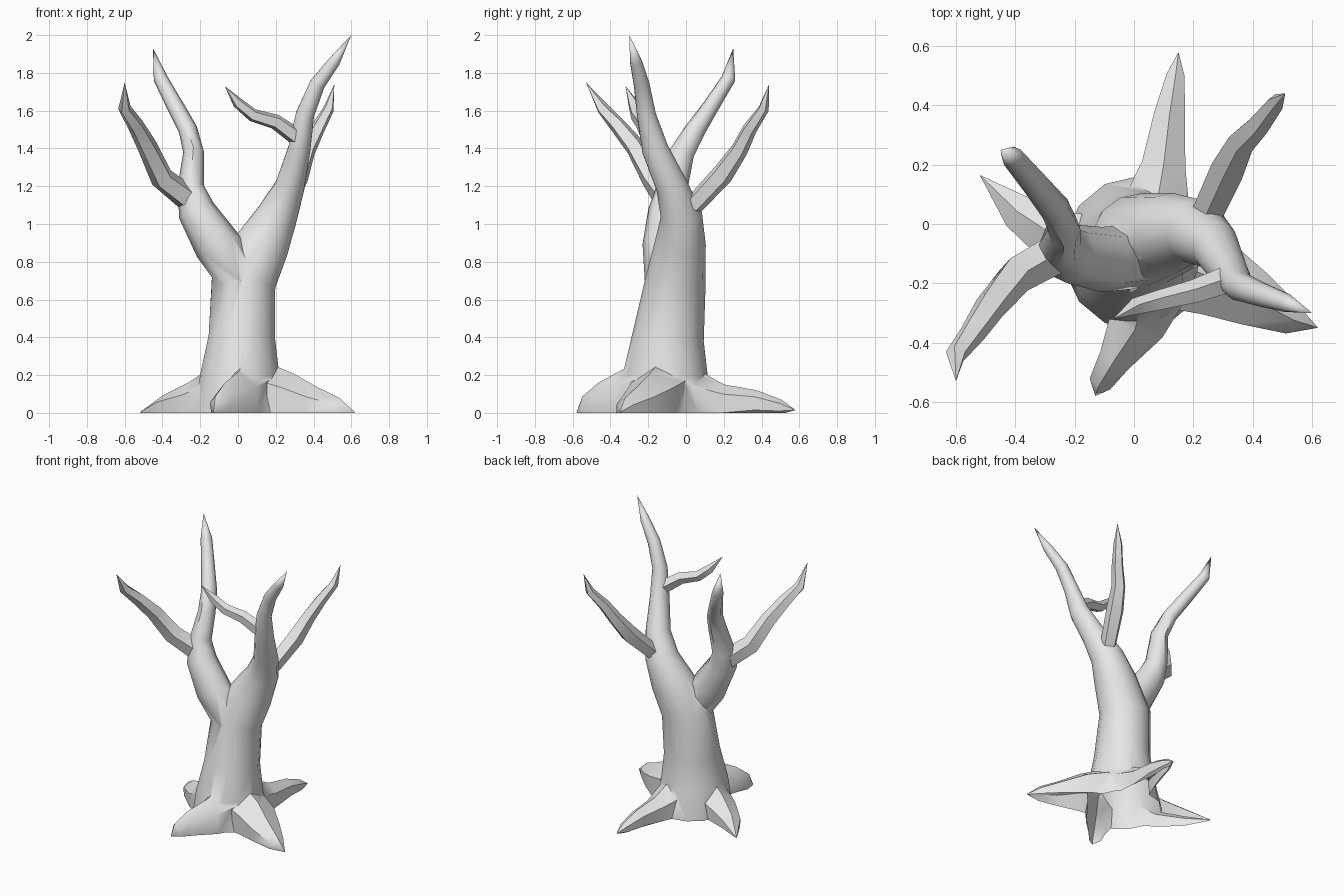
import bpy
import bmesh
import math
from mathutils import Vector

cube = bpy.data.objects.get("Cube")
if cube:
    bpy.data.objects.remove(cube, do_unlink=True)

# Single bark colour
bark = bpy.data.materials.new("grey_bark")
bark.use_nodes = True
bark_colour = (0.8, 0.8, 0.8, 1)
bark.diffuse_color = bark_colour
shader = next(n for n in bark.node_tree.nodes if n.type == "BSDF_PRINCIPLED")
shader.inputs["Base Color"].default_value = bark_colour

UP = Vector((0, 0, 1))
BACK = Vector((0, 1, 0))


def activate(obj):
    bpy.ops.object.select_all(action="DESELECT")
    obj.select_set(True)
    bpy.context.view_layer.objects.active = obj


def smooth(obj, crease):
    activate(obj)
    bpy.ops.object.shade_smooth_by_angle(angle=math.radians(crease))


def tapered_tube(name, stations, sides, reference):
    """Loft rings along stations (x, y, z, radius[, radius along reference])."""
    bm = bmesh.new()
    centres = [Vector(s[:3]) for s in stations]
    rings = []
    for i, station in enumerate(stations):
        before = centres[max(i - 1, 0)]
        after = centres[min(i + 1, len(centres) - 1)]
        tangent = (after - before).normalized()
        side = reference.cross(tangent).normalized()
        other = tangent.cross(side)
        wide, deep = station[3], station[-1]
        ring = []
        for k in range(sides):
            angle = math.tau * k / sides
            offset = side * wide * math.sin(angle) + other * deep * math.cos(angle)
            ring.append(bm.verts.new(centres[i] + offset))
        rings.append(ring)
    for low, high in zip(rings, rings[1:]):
        for k in range(sides):
            n = (k + 1) % sides
            bm.faces.new((low[k], low[n], high[n], high[k]))
    # Close the buried end and the pointed tip
    bm.faces.new(rings[0])
    bmesh.ops.remove_doubles(bm, verts=bm.verts, dist=0.0005)
    bmesh.ops.recalc_face_normals(bm, faces=bm.faces)
    mesh = bpy.data.meshes.new(name)
    bm.to_mesh(mesh)
    bm.free()
    mesh.materials.append(bark)
    obj = bpy.data.objects.new(name, mesh)
    bpy.context.collection.objects.link(obj)
    return obj


def branch(name, *stations):
    smooth(tapered_tube(name, stations, 5, BACK), 35)


def root(name, *stations):
    return tapered_tube(name, stations, 6, UP)


# Trunk, leaning over into the tall left limb
trunk = tapered_tube("trunk_and_roots", [
    (0.01, -0.1, -0.3, 0.27, 0.27),
    (0.01, -0.1, 0, 0.25, 0.26),
    (0.01, -0.11, 0.2, 0.215, 0.225),
    (0.02, -0.095, 0.4, 0.18, 0.19),
    (0.03, -0.055, 0.7, 0.175, 0.16),
    (0.135, -0.03, 0.9, 0.145, 0.135),
    (0.21, -0.025, 1.05, 0.11, 0.11),
    (0.275, -0.075, 1.2, 0.08, 0.085),
    (0.325, -0.165, 1.4, 0.06, 0.07),
    (0.355, -0.21, 1.58, 0.05),
    (0.42, -0.235, 1.74, 0.042),
    (0.51, -0.265, 1.86, 0.032),
    (0.6, -0.3, 2, 0),
], 14, BACK)

# Right limb, growing out of the front of the trunk
right_limb = tapered_tube("right_limb", [
    (0.04, -0.06, 0.56, 0.08),
    (0, -0.11, 0.72, 0.115, 0.11),
    (-0.11, -0.12, 0.89, 0.125, 0.11),
    (-0.22, -0.1, 1.07, 0.1),
    (-0.25, -0.07, 1.2, 0.07, 0.08),
    (-0.235, -0.02, 1.38, 0.055, 0.065),
    (-0.265, 0.05, 1.5, 0.05, 0.055),
    (-0.33, 0.13, 1.62, 0.045),
    (-0.41, 0.225, 1.77, 0.038),
    (-0.45, 0.25, 1.93, 0),
], 8, BACK)

# Roots, wide at the trunk and pointed at the ground
roots = [
    root("back_root",
         (0.07, 0.03, 0.06, 0.14, 0.18), (0.1, 0.2, 0.05, 0.085, 0.1),
         (0.12, 0.37, 0.05, 0.06, 0.07), (0.14, 0.5, 0.03, 0.035, 0.04),
         (0.15, 0.58, 0.015, 0)),
    root("left_root",
         (0.15, -0.14, 0.08, 0.17, 0.18), (0.27, -0.18, 0.06, 0.15, 0.15),
         (0.4, -0.25, 0.03, 0.11, 0.11), (0.53, -0.32, 0.01, 0.06, 0.07),
         (0.62, -0.35, 0.003, 0)),
    root("front_root",
         (0.04, -0.2, 0.08, 0.17, 0.2), (0.01, -0.34, 0.06, 0.11, 0.16),
         (-0.06, -0.45, 0.05, 0.065, 0.11), (-0.11, -0.53, 0.02, 0.045, 0.07),
         (-0.13, -0.58, 0.003, 0)),
    root("right_root",
         (-0.1, -0.1, 0.06, 0.14, 0.19), (-0.25, -0.05, 0.03, 0.11, 0.13),
         (-0.39, 0.04, 0.02, 0.07, 0.075), (-0.52, 0.165, 0.003, 0)),
]

# Merge the roots and right limb into the trunk
activate(trunk)
for part in [right_limb] + roots:
    union = trunk.modifiers.new("merge", "BOOLEAN")
    union.operation = "UNION"
    union.solver = "EXACT"
    union.object = part
    bpy.ops.object.modifier_apply(modifier=union.name)
    bpy.data.objects.remove(part, do_unlink=True)

# Trim the merged tree at the ground, leaving it open below
bm = bmesh.new()
bm.from_mesh(trunk.data)
bmesh.ops.bisect_plane(bm, geom=bm.verts[:] + bm.edges[:] + bm.faces[:],
                       plane_co=(0, 0, 0), plane_no=UP, clear_inner=True)
bm.to_mesh(trunk.data)
bm.free()
smooth(trunk, 50)

# Side branches
branch("right_front_branch",
       (-0.26, -0.1, 1.13, 0.07), (-0.4, -0.175, 1.24, 0.065),
       (-0.48, -0.27, 1.41, 0.055), (-0.54, -0.36, 1.52, 0.045),
       (-0.6, -0.44, 1.61, 0.035), (-0.6, -0.53, 1.75, 0))
branch("left_back_branch",
       (0.25, 0.04, 1.1, 0.055), (0.32, 0.19, 1.26, 0.06),
       (0.365, 0.28, 1.39, 0.048), (0.42, 0.335, 1.5, 0.04),
       (0.48, 0.41, 1.61, 0.03), (0.51, 0.44, 1.74, 0))
branch("left_inner_branch",
       (0.34, -0.18, 1.44, 0.05), (0.2, -0.23, 1.54, 0.042),
       (0.08, -0.26, 1.575, 0.036), (0, -0.28, 1.64, 0.03),
       (-0.07, -0.32, 1.73, 0))
